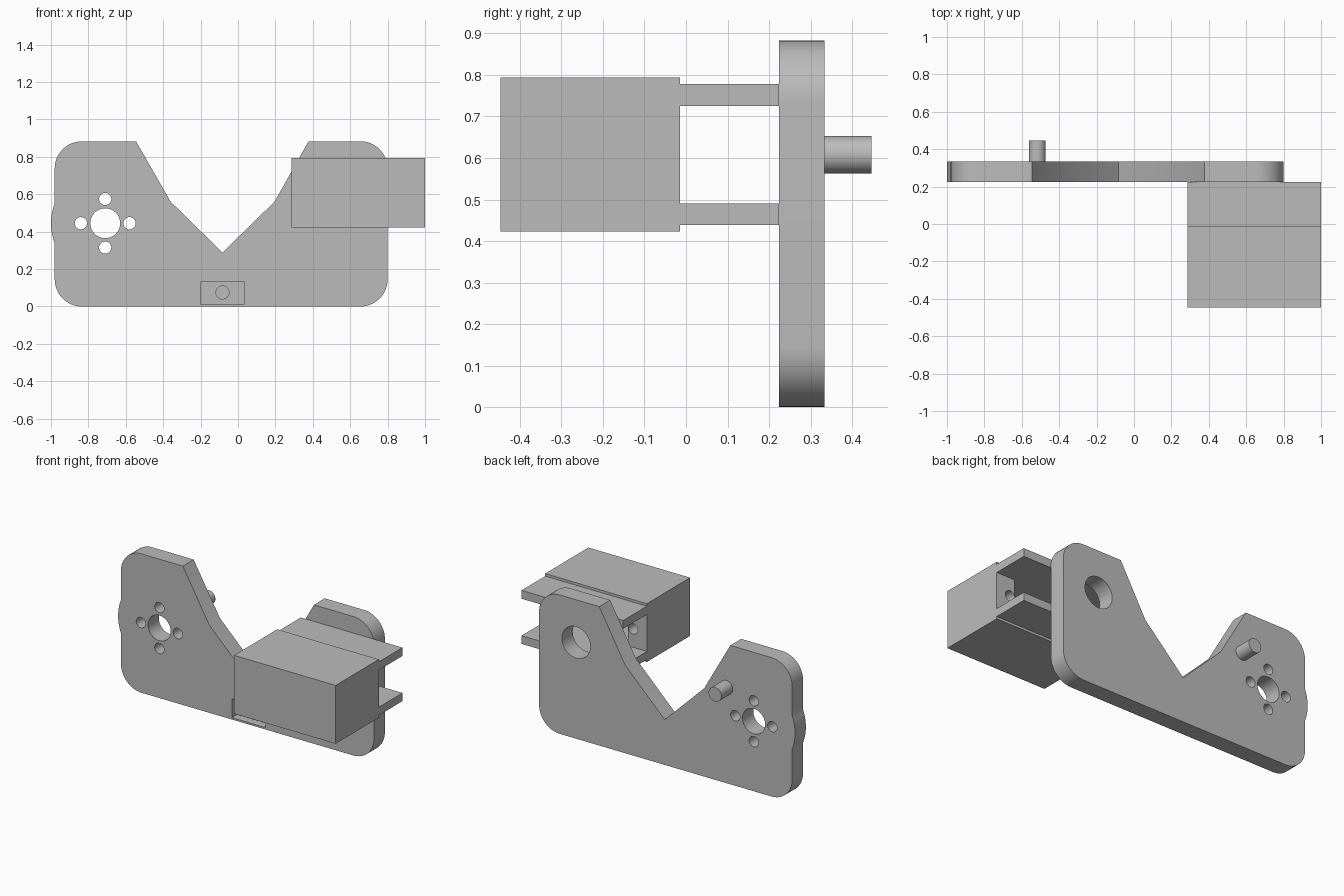
import bpy, bmesh
from math import sin, cos, pi, radians, acos
from mathutils import Matrix, Vector

cube = bpy.data.objects.get("Cube")
if cube:
    bpy.data.objects.remove(cube, do_unlink=True)

grey = bpy.data.materials.new("plain grey")
grey.use_nodes = True
grey.diffuse_color = (0.5, 0.5, 0.5, 1)
grey.node_tree.nodes["Principled BSDF"].inputs["Base Color"].default_value = (0.5, 0.5, 0.5, 1)


def finish(name, bm):
    bmesh.ops.recalc_face_normals(bm, faces=bm.faces)
    mesh = bpy.data.meshes.new(name)
    bm.to_mesh(mesh)
    bm.free()
    mesh.materials.append(grey)
    obj = bpy.data.objects.new(name, mesh)
    bpy.context.collection.objects.link(obj)
    return obj


def box(name, x, y, z):
    bm = bmesh.new()
    bmesh.ops.create_cube(bm, size=1)
    for v in bm.verts:
        v.co = [lo + (hi - lo) * (c + 0.5) for c, (lo, hi) in zip(v.co, (x, y, z))]
    return finish(name, bm)


def rod(name, x, z, radius, y0, y1, sides=40):
    """Cylinder lying along y."""
    bm = bmesh.new()
    place = Matrix.Translation((x, (y0 + y1) / 2, z)) @ Matrix.Rotation(pi / 2, 4, "X")
    bmesh.ops.create_cone(bm, cap_ends=True, segments=sides, radius1=radius,
                          radius2=radius, depth=y1 - y0, matrix=place)
    return finish(name, bm)


def select(obj):
    bpy.ops.object.select_all(action="DESELECT")
    obj.select_set(True)
    bpy.context.view_layer.objects.active = obj


def cut(obj, cutter):
    cutter.hide_render = True
    mod = obj.modifiers.new("cut", "BOOLEAN")
    mod.operation = "DIFFERENCE"
    mod.solver = "EXACT"
    mod.object = cutter
    select(obj)
    bpy.ops.object.modifier_apply(modifier=mod.name)
    bpy.data.objects.remove(cutter, do_unlink=True)


def smooth(obj):
    select(obj)
    bpy.ops.object.shade_smooth_by_angle(angle=radians(30))


def arc(cx, cz, r, start, end, steps=12):
    return [(cx + r * cos(start + (end - start) * i / steps),
             cz + r * sin(start + (end - start) * i / steps)) for i in range(steps + 1)]


# Main plate outline: rounded corners, V notch, bulge beside the motor holes
LEFT, RIGHT, TOP, R = -0.98, 0.80, 0.883, 0.145
FRONT, BACK = 0.224, 0.333
hub_x, hub_z, bulge = -0.71, 0.445, 0.29
spread = acos((hub_x - LEFT) / bulge)
outline = arc(LEFT + R, R, R, 1.5 * pi, pi)[:]
outline += arc(hub_x, hub_z, bulge, pi + spread, pi - spread)
outline += arc(LEFT + R, TOP - R, R, pi, pi / 2)
outline += [(-0.545, TOP), (-0.36, 0.56), (-0.083, 0.288), (0.195, 0.56), (0.377, TOP)]
outline += arc(RIGHT - R, TOP - R, R, pi / 2, 0)
outline += arc(RIGHT - R, R, R, 0, -pi / 2)

bm = bmesh.new()
face = bm.faces.new([bm.verts.new((x, FRONT, z)) for x, z in outline])
grown = bmesh.ops.extrude_face_region(bm, geom=[face])["geom"]
bmesh.ops.translate(bm, vec=Vector((0, BACK - FRONT, 0)),
                    verts=[g for g in grown if isinstance(g, bmesh.types.BMVert)])
plate = finish("main_plate", bm)

# Motor hub hole with four screw holes around it
cut(plate, rod("hub_cutter", hub_x, hub_z, 0.08, 0, 0.5))
for dx, dz in ((1, 0), (-1, 0), (0, 1), (0, -1)):
    cut(plate, rod("screw_cutter", hub_x + 0.13 * dx, hub_z + 0.13 * dz, 0.033, 0, 0.5, 24))

# Large hole behind the housing
cut(plate, rod("shaft_cutter", 0.54, 0.612, 0.1, 0.15, 0.5))

# Shallow pocket with a blind hole at the front bottom
cut(plate, box("pocket_cutter", (-0.2, 0.035), (0.1, FRONT + 0.05), (0.012, 0.132)))
cut(plate, rod("blind_cutter", -0.083, 0.075, 0.035, 0.1, FRONT + 0.08, 24))
smooth(plate)

# Pin on the back of the plate
smooth(rod("back_pin", -0.517, 0.608, 0.045, BACK - 0.005, 0.447))

# Hollow housing, open at the back, with two screw holes
X0, X1 = 0.285, 1.0
housing = box("housing", (X0, X1), (-0.447, -0.014), (0.423, 0.794))
cut(housing, box("cavity_cutter", (0.418, 0.867), (-0.38, 0.1), (0.49, 0.725)))
for x in (0.383, 0.902):
    cut(housing, rod("flange_cutter", x, 0.608, 0.034, -0.15, 0.1, 24))
smooth(housing)

# Two shelves joining the housing to the plate
for name, z in (("upper_shelf", (0.725, 0.778)), ("lower_shelf", (0.438, 0.49))):
    box(name, (X0, X1), (-0.014, FRONT), z)
